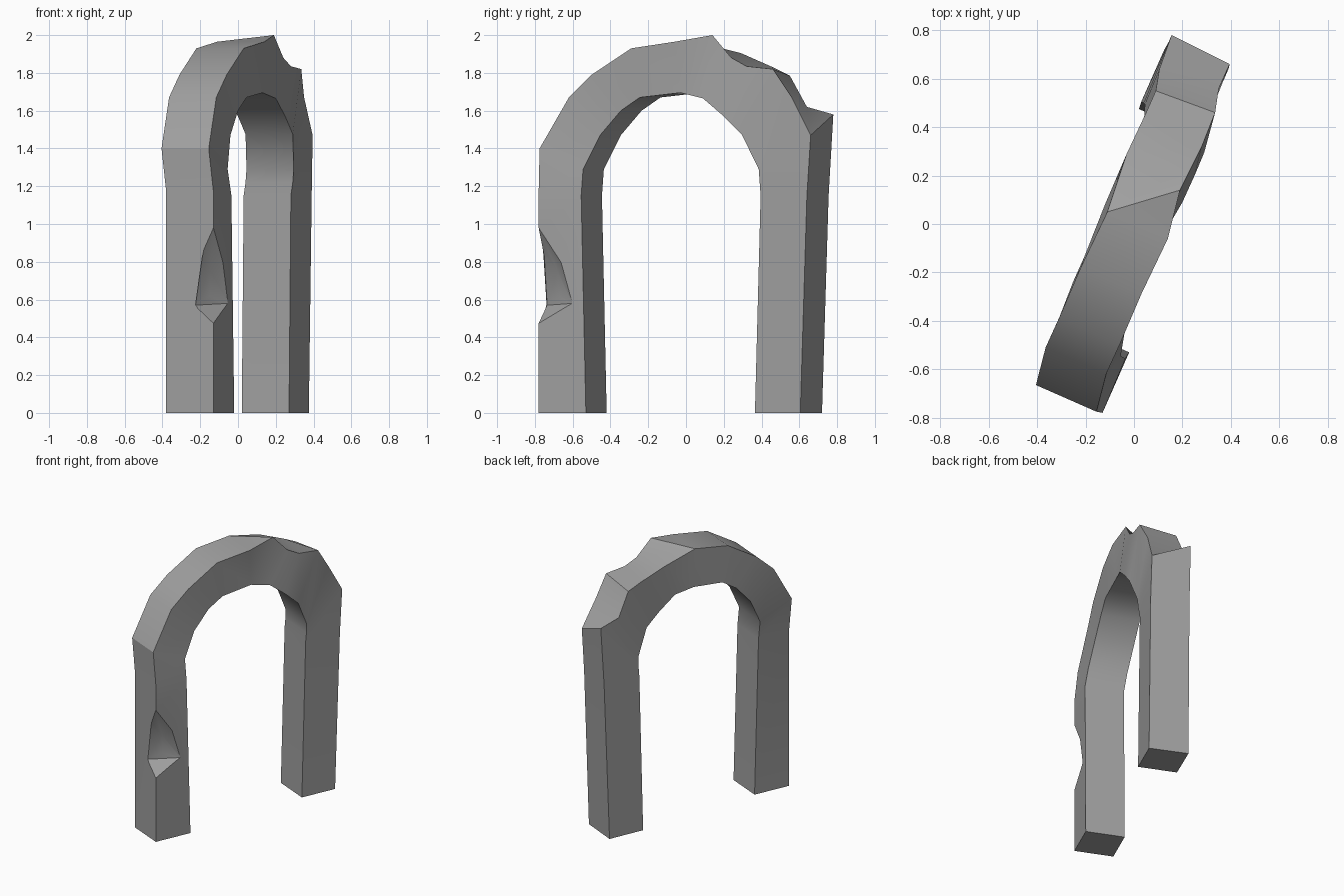
import bpy
import bmesh
import math
from mathutils import Vector

default_cube = bpy.data.objects.get("Cube")
if default_cube:
    bpy.data.objects.remove(default_cube, do_unlink=True)

# Weathered grey stone, the only colour
stone = bpy.data.materials.new("grey_stone")
stone.use_nodes = True
stone_colour = (0.35, 0.35, 0.35, 1)
stone.diffuse_color = stone_colour
stone.node_tree.nodes["Principled BSDF"].inputs["Base Color"].default_value = stone_colour


def make_object(name, mesh_builder):
    """Turn a bmesh builder into a linked object with the stone material."""
    bm = bmesh.new()
    mesh_builder(bm)
    bmesh.ops.recalc_face_normals(bm, faces=bm.faces[:])
    mesh = bpy.data.meshes.new(name)
    bm.to_mesh(mesh)
    bm.free()
    mesh.materials.append(stone)
    obj = bpy.data.objects.new(name, mesh)
    bpy.context.collection.objects.link(obj)
    return obj


# Vector across the thickness of the arch, from its right side to its left side
ACROSS = Vector((-.25, .11, 0))

# Stations from front foot to back foot: outer edge point, inner edge point
front_stations = [
    ((-.13, -.78, 0), (-.02, -.53, 0)),
    ((-.13, -.78, 1.17), (-.035, -.555, 1.15)),
    ((-.155, -.775, 1.4), (-.055, -.545, 1.29)),
    ((-.115, -.62, 1.67), (-.04, -.455, 1.47)),
    ((-.06, -.5, 1.79), (0, -.345, 1.6)),
    ((.03, -.29, 1.93), (.045, -.245, 1.67)),
    ((.14, -.06, 1.965), (.13, -.03, 1.695)),
]

# The broken back half also names its outer point on the far side
back_stations = [
    ((.19, .14, 2), (.13, -.03, 1.695), (-.11, .05, 1.965)),
    ((.24, .24, 1.88), (.2, .09, 1.665), (-.03, .29, 1.905)),
    ((.28, .32, 1.835), (.25, .2, 1.57), (.05, .46, 1.83)),
    ((.335, .46, 1.82), (.29, .295, 1.475), (.09, .55, 1.785)),
    ((.35, .56, 1.67), (.295, .385, 1.29), (.105, .64, 1.62)),
    ((.395, .66, 1.47), (.29, .39, 1.22), (.155, .78, 1.58)),
    ((.39, .64, 1.15), (.28, .395, 1.15), (.145, .755, 1.15)),
    ((.375, .605, 0), (.27, .365, 0), (.125, .72, 0)),
]


def build_arch(bm):
    """Loft four-cornered sections along the arch and cap both feet."""
    rings = []
    for outer, inner, *far_side in front_stations + back_stations:
        outer, inner = Vector(outer), Vector(inner)
        outer_left = Vector(far_side[0]) if far_side else outer + ACROSS
        corners = (outer, inner, inner + ACROSS, outer_left)
        rings.append([bm.verts.new(corner) for corner in corners])
    for ring, following in zip(rings, rings[1:]):
        for side in range(4):
            other = (side + 1) % 4
            bm.faces.new((ring[side], ring[other], following[other], following[side]))
    bm.faces.new(rings[0])
    bm.faces.new(rings[-1])
    bmesh.ops.remove_doubles(bm, verts=bm.verts[:], dist=.001)


# Faceted chip knocked out of the front leg's corner
chip_points = [
    (-.13, -.785, .99), (-.13, -.785, .47),
    (-.195, -.75, .83), (-.23, -.735, .57),
    (-.075, -.66, .8), (-.05, -.6, .58),
    (-.15, -.68, .75), (-.15, -.67, .62),
    (-.03, -.86, .7),
]


def build_chip(bm):
    """Convex lump used to cut the chip."""
    for point in chip_points:
        bm.verts.new(point)
    hull = bmesh.ops.convex_hull(bm, input=bm.verts[:])
    loose = [v for v in hull["geom_interior"] if isinstance(v, bmesh.types.BMVert)]
    bmesh.ops.delete(bm, geom=loose, context="VERTS")


arch = make_object("stone_arch", build_arch)
chip = make_object("chip_cutter", build_chip)
chip.hide_render = True

# Cut the chip, then drop the cutter
cut = arch.modifiers.new("corner_chip", "BOOLEAN")
cut.operation = "DIFFERENCE"
cut.solver = "EXACT"
cut.object = chip
bpy.ops.object.select_all(action="DESELECT")
bpy.context.view_layer.objects.active = arch
arch.select_set(True)
bpy.ops.object.modifier_apply(modifier=cut.name)
bpy.data.objects.remove(chip, do_unlink=True)

# Soft shading along the curve, crisp corners and breaks
bpy.ops.object.shade_smooth_by_angle(angle=math.radians(30))
